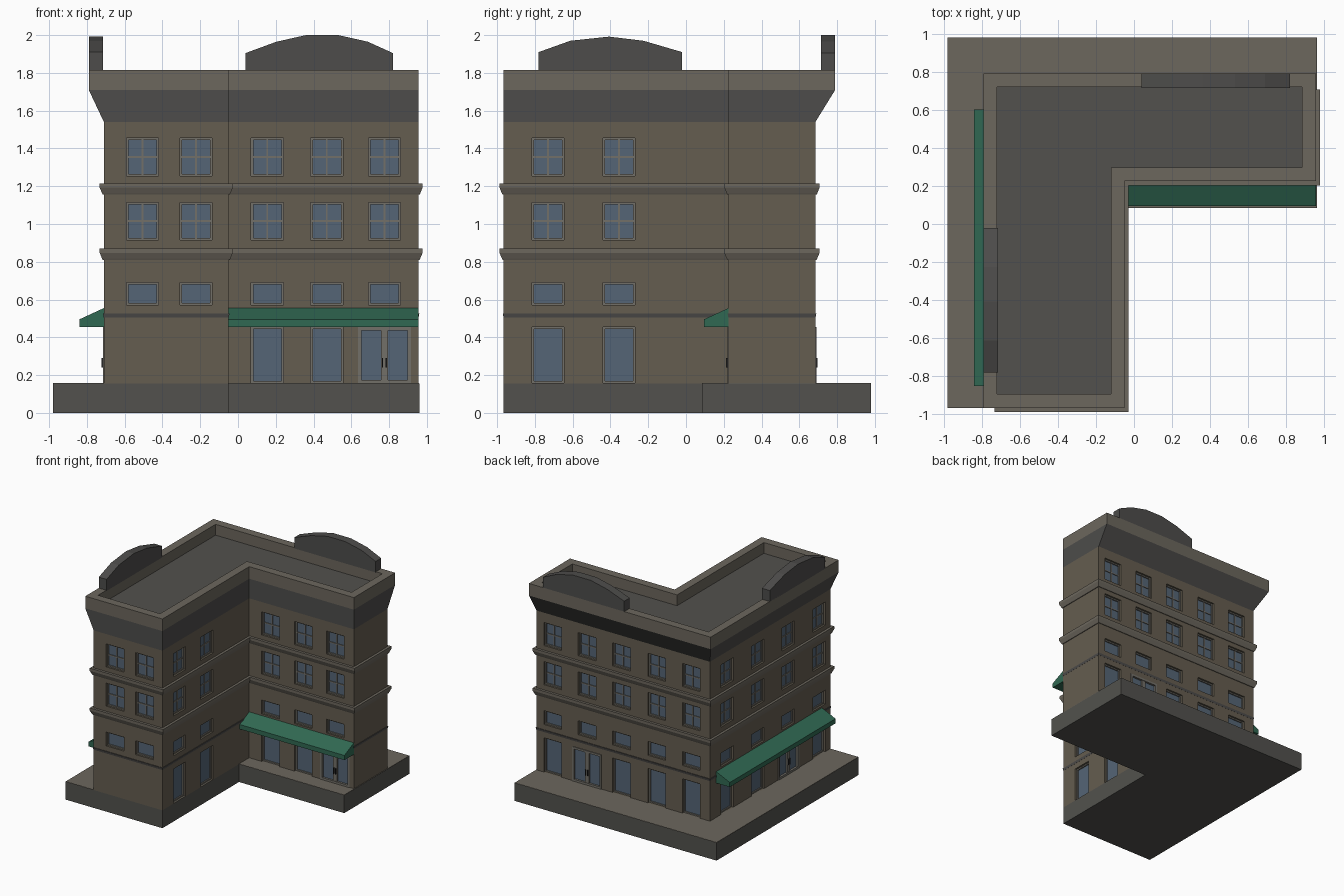
import bpy, bmesh
from mathutils import Vector

if "Cube" in bpy.data.objects:
    bpy.data.objects.remove(bpy.data.objects["Cube"])


def material(name, rgb):
    m = bpy.data.materials.new(name)
    m.diffuse_color = (*rgb, 1)
    m.use_nodes = True
    m.node_tree.nodes["Principled BSDF"].inputs["Base Color"].default_value = m.diffuse_color
    return m


WALL = material("brown_wall", (0.13, 0.11, 0.08))
STONE = material("stone", (0.15, 0.135, 0.11))
DARK = material("dark_stone", (0.075, 0.073, 0.07))
ROOF = material("roof_grey", (0.085, 0.083, 0.075))
TRIM = material("frame", (0.17, 0.16, 0.14))
GLASS = material("glass", (0.09, 0.13, 0.18))
GREEN = material("green_canvas", (0.03, 0.14, 0.085))
BLACK = material("handle_black", (0.02, 0.02, 0.02))


def finish(name, bm, mat, recalc=True):
    if recalc:
        bmesh.ops.recalc_face_normals(bm, faces=bm.faces)
    me = bpy.data.meshes.new(name)
    bm.to_mesh(me)
    bm.free()
    me.materials.append(mat)
    ob = bpy.data.objects.new(name, me)
    bpy.context.collection.objects.link(ob)
    return ob


# L-shaped plan: x0/x1/x2 and y0/y1/y2, pushed outward by d
X0, X1, X2, Y0, Y1, Y2 = -0.71, -0.05, 0.955, -0.965, 0.225, 0.685


def plan(d=0.0, x0=X0, x1=X1, x2=X2, y0=Y0, y1=Y1, y2=Y2):
    x0, x1, x2, y0, y1, y2 = x0 - d, x1 + d, x2 + d, y0 - d, y1 - d, y2 + d
    return [(x0, y0), (x1, y0), (x1, y1), (x2, y1), (x2, y2), (x0, y2)]


def loft(name, rings, mat, bottom=False, top=False, loop=False):
    bm = bmesh.new()
    vs = [[bm.verts.new((x, y, z)) for x, y in pts] for pts, z in rings]
    pairs = list(zip(vs, vs[1:])) + ([(vs[-1], vs[0])] if loop else [])
    for a, b in pairs:
        for i in range(6):
            j = (i + 1) % 6
            bm.faces.new((a[i], a[j], b[j], b[i]))
    if bottom:
        bm.faces.new(vs[0][::-1])
    if top:
        bm.faces.new(vs[-1])
    return finish(name, bm, mat, recalc=loop)


# Plinth
base = dict(x0=-0.98, x2=0.96, y1=0.085, y2=0.98)
loft("plinth", [(plan(**base), 0), (plan(**base), 0.155)], ROOF, True, True)
loft("pavement", [(plan(-0.001, **base), 0.155), (plan(-0.001, **base), 0.157)], STONE, False, True)

# String courses between storeys
for n, z in (("lower", 0.81), ("upper", 1.155)):
    loft(f"string_course_{n}", [(plan(-0.005), z), (plan(0.006), z), (plan(0.01), z + 0.008),
         (plan(0.022), z + 0.037), (plan(0.022), z + 0.06), (plan(-0.005), z + 0.06)], STONE, loop=True)
loft("shop_band", [(plan(-0.005), 0.505), (plan(0.001), 0.505), (plan(0.005), 0.525),
     (plan(-0.005), 0.525)], DARK, loop=True)

# Flared cornice on the outer sides, parapet and sunken roof
rim = dict(x0=-0.79, y2=0.79)
loft("cornice_flare", [(plan(), 1.54), (plan(**rim), 1.71)], DARK)
loft("parapet", [(plan(**rim), 1.71), (plan(**rim), 1.815),
     (plan(-0.072, **rim), 1.815), (plan(-0.072, **rim), 1.72)], STONE)
loft("roof", [(plan(-0.072, **rim), 1.72), (plan(-0.072, **rim), 1.721)], ROOF, False, True)


def prism(name, profile, sweep, mat):
    """Extrude a closed profile of 3D points along a vector."""
    bm = bmesh.new()
    a = [bm.verts.new(p) for p in profile]
    b = [bm.verts.new(Vector(p) + Vector(sweep)) for p in profile]
    bm.faces.new(a)
    bm.faces.new(b)
    n = len(a)
    for i in range(n):
        bm.faces.new((a[i], a[(i + 1) % n], b[(i + 1) % n], b[i]))
    return finish(name, bm, mat)


# Arched gables above the parapet
ARC = [(0, 1.81), (0, 1.905), (0.21, 1.965), (0.41, 2.0), (0.63, 2.0), (0.83, 1.965), (1, 1.905), (1, 1.81)]
SIDE_ARC = [(0, 1.81), (0, 1.91), (0.22, 1.97), (0.49, 1.992), (0.73, 1.97), (1, 1.91), (1, 1.81)]
prism("back_gable", [(0.04 + 0.78 * t, 0.715, z) for t, z in ARC], (0, 0.075, 0), DARK)
prism("left_gable", [(-0.79, -0.78 + 0.76 * t, z) for t, z in SIDE_ARC], (0.075, 0, 0), DARK)

# Awnings: (distance from wall, height)
AWN = [(0, 0.555), (0.13, 0.495), (0.13, 0.455), (0, 0.455)]
prism("front_awning", [(X1, Y1 - o, z) for o, z in AWN], (X2 - X1, 0, 0), GREEN)
prism("left_awning", [(X0 - o, -0.85, z) for o, z in AWN], (0, 1.45, 0), GREEN)

# Walls with recessed windows and doors
ROWS = [(1.255, 1.455, "cross"), (0.915, 1.115, "cross"), (0.57, 0.69, "plain")]
SHOP = (0.157, 0.455)
HALF, DOOR_HALF, DEPTH = 0.085, 0.14, 0.035


class Wall:
    def __init__(self, name, origin, u, u0, u1, cols=(), shop=True, door=None):
        self.o, self.u = Vector(origin), Vector(u)
        self.n = self.u.cross(Vector((0, 0, 1)))
        opens = [(c - HALF, c + HALF, a, b, k) for c in cols for a, b, k in ROWS]
        if shop:
            for c in cols:
                d = c == door
                h = DOOR_HALF if d else HALF
                opens.append((c - h, c + h, *SHOP, "door" if d else "plain"))
        self.panel(name, u0, u1, opens)
        if opens:
            self.fill(name, opens)

    def p(self, u, out, z):
        return self.o + self.u * u + self.n * out + Vector((0, 0, z))

    def quad(self, bm, pts):
        bm.faces.new([bm.verts.new(self.p(*q)) for q in pts])

    def box(self, bm, u0, u1, o0, o1, z0, z1):
        v = [bm.verts.new(self.p(u, o, z)) for z in (z0, z1)
             for u, o in ((u0, o0), (u1, o0), (u1, o1), (u0, o1))]
        for f in ((0, 1, 2, 3), (4, 5, 6, 7), (0, 1, 5, 4), (1, 2, 6, 5), (2, 3, 7, 6), (3, 0, 4, 7)):
            bm.faces.new([v[i] for i in f])

    def panel(self, name, u0, u1, opens):
        bm = bmesh.new()
        us = sorted({u0, u1} | {v for w in opens for v in w[:2]})
        zs = sorted({0.155, 1.54} | {v for w in opens for v in w[2:4]})
        for a, b in zip(us, us[1:]):
            for c, d in zip(zs, zs[1:]):
                m, k = (a + b) / 2, (c + d) / 2
                if not any(w[0] < m < w[1] and w[2] < k < w[3] for w in opens):
                    self.quad(bm, ((a, 0, c), (b, 0, c), (b, 0, d), (a, 0, d)))
        for a, b, c, d, _ in opens:  # reveals
            ring = [(a, c), (b, c), (b, d), (a, d)]
            for (ua, za), (ub, zb) in zip(ring, ring[1:] + ring[:1]):
                self.quad(bm, ((ua, 0, za), (ub, 0, zb), (ub, -DEPTH, zb), (ua, -DEPTH, za))[::-1])
        bmesh.ops.remove_doubles(bm, verts=bm.verts, dist=1e-4)
        finish(name + "_wall", bm, WALL, recalc=False)

    def fill(self, name, opens):
        fr, gl, hd = bmesh.new(), bmesh.new(), bmesh.new()
        for a, b, c, d, kind in opens:
            m, k = (a + b) / 2, (c + d) / 2
            door = kind == "door"
            w = 0.018 if door else 0.011
            back, front = -DEPTH, 0.006 if door else -0.016
            pane = -0.012 if door else -0.026
            self.quad(gl, ((a, pane, c), (b, pane, c), (b, pane, d), (a, pane, d)))
            self.box(fr, a, a + w, back, front, c, d)
            self.box(fr, b - w, b, back, front, c, d)
            self.box(fr, a + w, b - w, back, front, c, c + w)
            self.box(fr, a + w, b - w, back, front, d - w, d)
            if kind == "cross":
                self.box(fr, m - 0.005, m + 0.005, back, front - 0.004, c + w, d - w)
                self.box(fr, a + w, b - w, back, front - 0.004, k - 0.005, k + 0.005)
            if door:
                self.box(fr, m - 0.018, m + 0.018, back, 0.002, c + w, d - w)
                for s in (-0.01, 0.01):
                    self.box(hd, m + s - 0.003, m + s + 0.003, 0.0, 0.012, 0.24, 0.29)
        finish(name + "_frames", fr, TRIM)
        finish(name + "_glass", gl, GLASS, recalc=False)
        if hd.faces:
            finish(name + "_door_handles", hd, BLACK)
        else:
            hd.free()


Wall("front_end", (0, Y0, 0), (1, 0, 0), X0, X1, (-0.505, -0.222), shop=False)
Wall("front_inner", (0, Y1, 0), (1, 0, 0), X1, X2, (0.155, 0.47, 0.775), door=0.775)
Wall("right_inner", (X1, 0, 0), (0, 1, 0), Y0, Y1, (-0.73, -0.355))
Wall("right_end", (X2, 0, 0), (0, 1, 0), Y1, Y2)
Wall("back", (0, Y2, 0), (-1, 0, 0), -X2, -X0, (-0.80, -0.47, -0.14, 0.20, 0.53), door=-0.47)
Wall("left", (X0, 0, 0), (0, -1, 0), -Y2, -Y0, (-0.45, -0.03, 0.39, 0.81), door=0.39)
